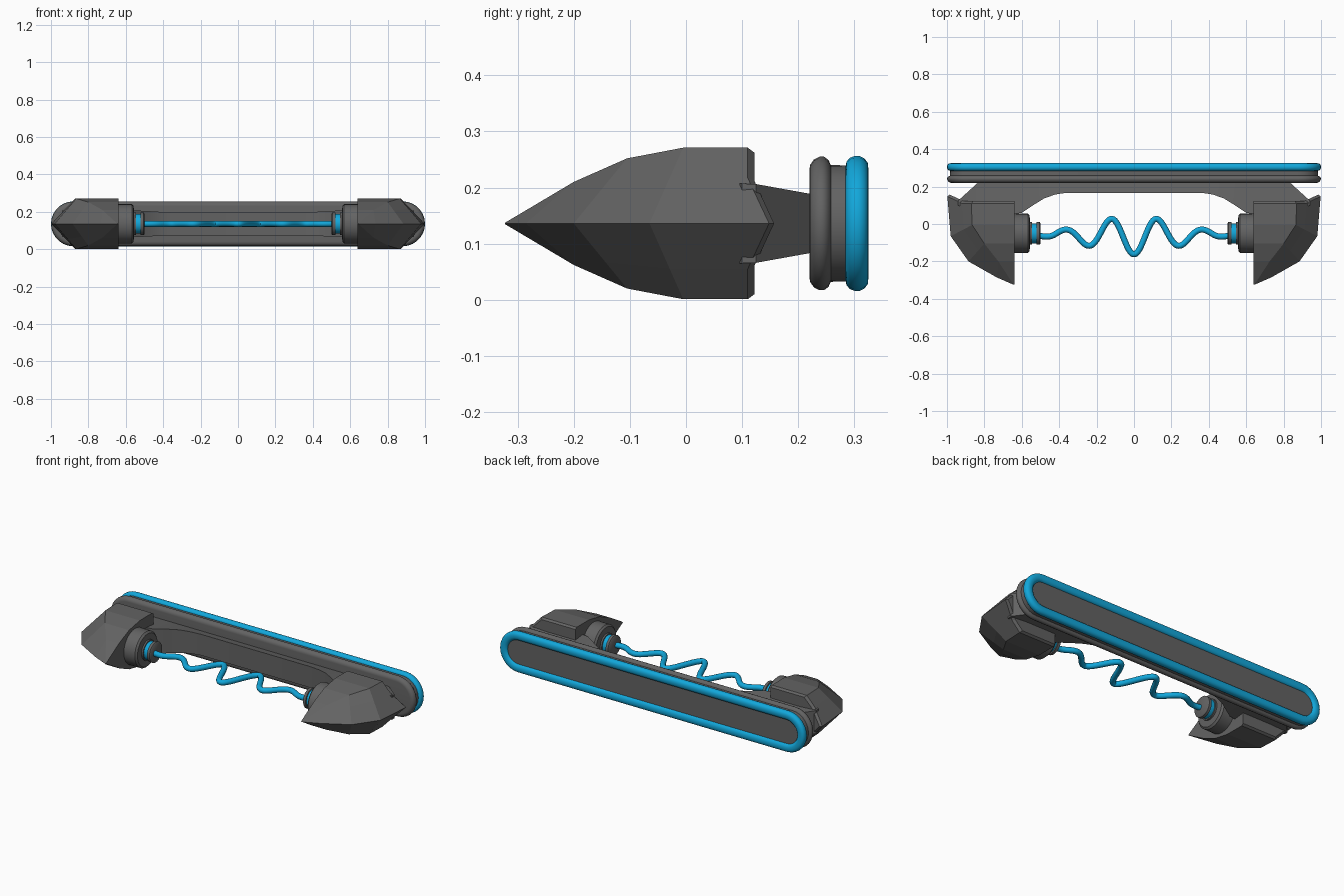
import bpy, bmesh, math
from mathutils import Vector

if "Cube" in bpy.data.objects:
    bpy.data.objects.remove(bpy.data.objects["Cube"])

ZC = 0.136          # height of the central axis


def material(name, rgb):
    m = bpy.data.materials.new(name)
    m.diffuse_color = (*rgb, 1)
    m.use_nodes = True
    m.node_tree.nodes["Principled BSDF"].inputs["Base Color"].default_value = m.diffuse_color
    return m


GREY = material("dark grey", (0.125, 0.125, 0.125))
BLUE = material("bright blue", (0.006, 0.39, 0.71))


def make(name, rings, mat, closed=False, angle=None, mirror=False, caps=True):
    """Skin a list of equal-length point rings; join last to first or cap the ends."""
    bm = bmesh.new()
    vs = [[bm.verts.new(p) for p in ring] for ring in rings]
    n = len(rings[0])
    pairs = list(zip(vs, vs[1:]))
    if closed:
        pairs.append((vs[-1], vs[0]))
    for a, b in pairs:
        for i in range(n):
            j = (i + 1) % n
            bm.faces.new((a[i], a[j], b[j], b[i]))
    if caps and not closed:
        bm.faces.new(vs[0])
        bm.faces.new(vs[-1])
    bmesh.ops.remove_doubles(bm, verts=bm.verts, dist=1e-5)
    bmesh.ops.recalc_face_normals(bm, faces=bm.faces)
    me = bpy.data.meshes.new(name)
    bm.to_mesh(me)
    bm.free()
    me.materials.append(mat)
    ob = bpy.data.objects.new(name, me)
    bpy.context.collection.objects.link(ob)
    if mirror:
        ob.modifiers.new("Mirror", "MIRROR").use_mirror_merge = False
    if angle:
        bpy.ops.object.select_all(action="DESELECT")
        ob.select_set(True)
        bpy.context.view_layer.objects.active = ob
        bpy.ops.object.shade_smooth_by_angle(angle=math.radians(angle))
    return ob


def stadium(y, r, half=0.88, seg=14):
    """Rounded-end outline in the xz plane."""
    pts = []
    for side in (1, -1):
        for i in range(seg + 1):
            a = -math.pi / 2 + math.pi * i / seg
            pts.append((side * (half + r * math.cos(a)), y, ZC + side * r * math.sin(a)))
    return pts


# Back plate with a rounded front rim and a narrower core
plate = [(0.220, 0.095), (0.221, 0.104), (0.228, 0.114), (0.238, 0.119), (0.246, 0.119),
         (0.254, 0.113), (0.258, 0.104), (0.312, 0.103)]
make("back_plate", [stadium(y, r) for y, r in plate], GREY, angle=40)

# Blue rim around the back
rim = [(0.284, 0.100), (0.286, 0.110), (0.292, 0.117), (0.300, 0.120), (0.310, 0.120),
       (0.318, 0.116), (0.324, 0.108), (0.325, 0.098), (0.325, 0.088), (0.320, 0.076),
       (0.311, 0.070), (0.300, 0.070)]
make("blue_rim", [stadium(y, r) for y, r in rim], BLUE, closed=True, angle=40)

# Arched bracket joining the pods to the plate: (x, front y, back y)
half_arch = [(0, 0.167, 0.225), (0.36, 0.167, 0.225), (0.42, 0.158, 0.225),
             (0.48, 0.137, 0.225), (0.54, 0.10, 0.225), (0.60, 0.06, 0.225),
             (0.66, 0.05, 0.225), (0.83, 0.05, 0.225), (0.94, 0.10, 0.125)]
arch = [(-x, f, b) for x, f, b in half_arch[:0:-1]] + half_arch


def bracket_ring(x, f, b):
    hf, hb = (0.053 + 0.18 * (0.22 - max(y, 0.12)) for y in (f, b))
    return [(x, f, ZC - hf), (x, b, ZC - hb), (x, b, ZC + hb), (x, f, ZC + hf)]


make("arched_bracket", [bracket_ring(*p) for p in arch], GREY, angle=25)

# Pointed faceted pods: (y, half height, shoulder x, outer ridge x, ridge y)
stations = [(-0.323, 0.001, 0.645, 0.648, -0.323),
            (-0.200, 0.074, 0.725, 0.735, -0.285),
            (-0.105, 0.116, 0.800, 0.885, -0.200),
            (-0.005, 0.135, 0.865, 0.980, -0.065),
            (0.110, 0.135, 0.870, 0.998, 0.148),
            (0.122, 0.126, 0.860, 0.985, 0.157)]


def pod_ring(y, h, s, r, ry):
    k = 0.4                                   # extra point on the outer slope
    mx, my = s + (r - s) * k, y if y > 0.1 else y + (ry - y) * k
    return [(0.64, y, ZC - h), (s, y, ZC - h), (mx, my, ZC - h * (1 - k)), (r, ry, ZC),
            (mx, my, ZC + h * (1 - k)), (s, y, ZC + h), (0.64, y, ZC + h)]


make("side_pod", [pod_ring(*s) for s in stations], GREY, mirror=True)


# Round sockets on the inner pod faces
def lathe_x(name, profile, mat, seg=32):
    rings = [[(x, -0.05 + r * math.cos(2 * math.pi * i / seg), ZC + r * math.sin(2 * math.pi * i / seg))
              for i in range(seg)] for x, r in profile]
    return make(name, rings, mat, angle=40, mirror=True)


lathe_x("pod_socket", [(0.66, 0.107), (0.635, 0.105), (0.568, 0.105), (0.558, 0.095), (0.556, 0.06)], GREY)
lathe_x("socket_collar", [(0.560, 0.06), (0.546, 0.06), (0.546, 0.05)], GREY)
lathe_x("blue_band", [(0.550, 0.053), (0.515, 0.053)], BLUE)
lathe_x("socket_tip", [(0.522, 0.05), (0.520, 0.06), (0.504, 0.06), (0.499, 0.053)], GREY)

# Wavy energy strand between the sockets
N = 200
path = []
for i in range(N + 1):
    x = -0.51 + 1.02 * i / N
    amp = 0.012 + 0.09 * math.exp(-(x / 0.29) ** 2)
    amp *= min(1, (0.53 - abs(x)) / 0.12)
    path.append(Vector((x, -0.06 - amp * math.cos(2 * math.pi * x / 0.247), ZC)))
tube = []
for i, p in enumerate(path):
    t = (path[min(i + 1, N)] - path[max(i - 1, 0)]).normalized()
    side = Vector((-t.y, t.x, 0))
    tube.append([p + 0.016 * (side * math.cos(a) + Vector((0, 0, 1)) * math.sin(a))
                 for a in (2 * math.pi * k / 12 for k in range(12))])
make("wavy_strand", tube, BLUE, angle=60)
